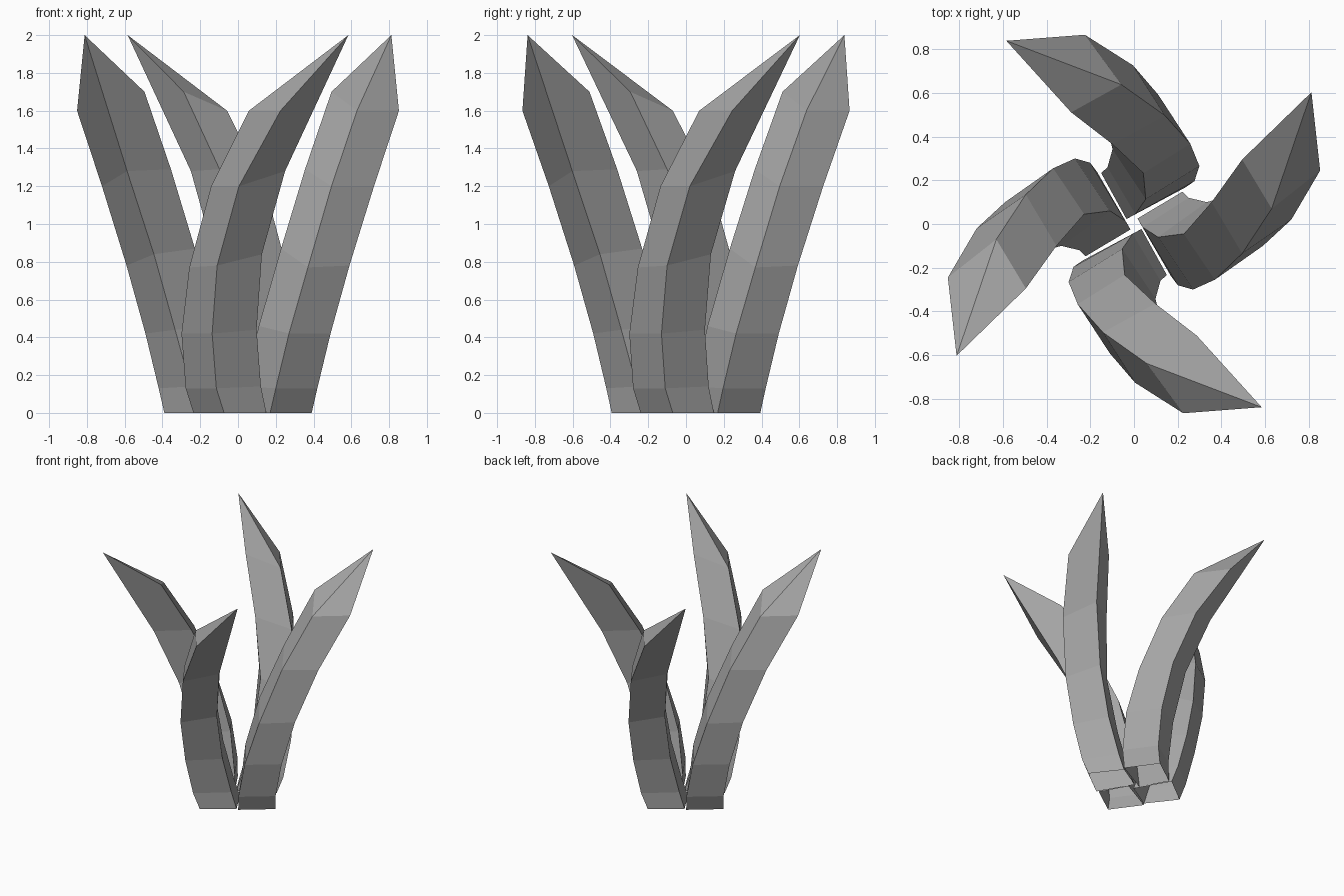
import bpy, bmesh, math
from mathutils import Matrix

if "Cube" in bpy.data.objects:
    bpy.data.objects.remove(bpy.data.objects["Cube"])

# Four long edges of one blade, from the ground up; the back edge ends in the tip
outer = [(.39, -.07, 0), (.42, -.11, .13), (.49, -.13, .42), (.59, -.10, .78), (.72, .02, 1.2), (.852, .245, 1.6)]
back = [(.222, .148, 0), (.25, .12, .14), (.333, .10, .44), (.445, .132, .84), (.587, .26, 1.28), (.812, .603, 2.0)]
inner = [(.016, .025, 0), (.04, -.015, .14), (.11, -.06, .46), (.228, -.045, .87), (.355, .10, 1.29), (.495, .295, 1.7)]
front = [(.17, -.24, 0), (.20, -.28, .13), (.27, -.30, .42), (.37, -.255, .77), (.495, -.135, 1.2), (.63, .07, 1.6)]

# Dark grey for all blades
grey = bpy.data.materials.new("dark_grey")
grey.diffuse_color = (.38, .38, .38, 1)
grey.use_nodes = True
grey.node_tree.nodes["Principled BSDF"].inputs["Base Color"].default_value = grey.diffuse_color


def make_blade(name, angle, dx, dy):
    bm = bmesh.new()
    rings = [[bm.verts.new(p) for p in ring] for ring in zip(outer, back, inner, front)]
    # Side walls
    for low, high in zip(rings, rings[1:]):
        for i in range(4):
            j = (i + 1) % 4
            bm.faces.new((low[i], low[j], high[j], high[i]))
    # Slanted cut at the end, folded along its middle; the base stays open
    o, tip, n, f = rings[-1]
    bm.faces.new((o, tip, f))
    bm.faces.new((tip, n, f))
    bmesh.ops.recalc_face_normals(bm, faces=bm.faces[:])
    bm.transform(Matrix.Translation((dx, dy, 0)) @ Matrix.Rotation(math.radians(angle), 4, 'Z'))
    mesh = bpy.data.meshes.new(name)
    bm.to_mesh(mesh)
    bm.free()
    mesh.materials.append(grey)
    bpy.context.collection.objects.link(bpy.data.objects.new(name, mesh))


# Blades swirl around the middle; the front and back ones are turned slightly further
make_blade("blade_right", 0, 0, 0)
make_blade("blade_left", 180, 0, 0)
make_blade("blade_back", 88, -.01, .006)
make_blade("blade_front", 268, .01, -.006)
